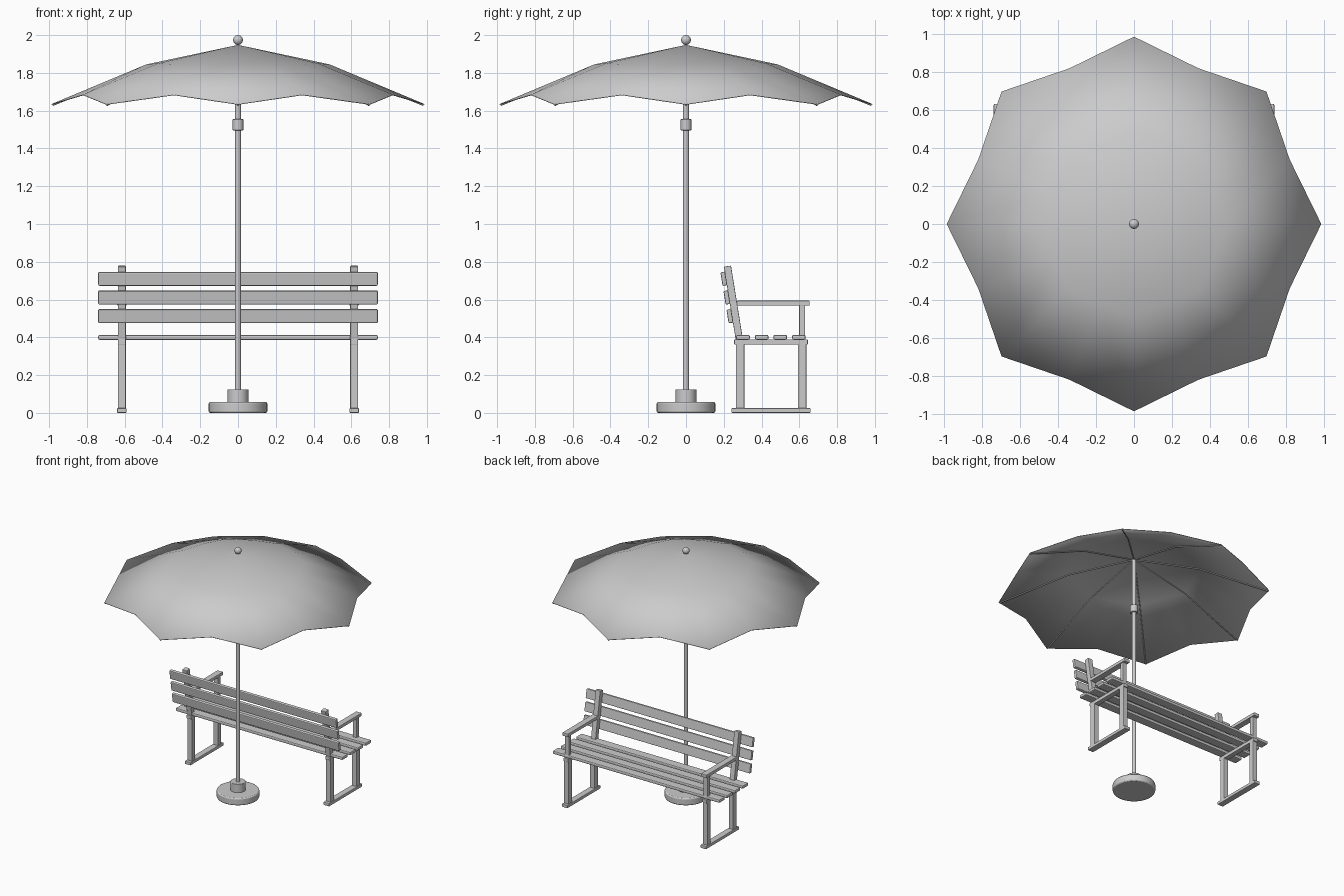
import bpy, bmesh
from math import sin, cos, pi, atan2
from mathutils import Vector

cube = bpy.data.objects.get("Cube")
if cube:
    bpy.data.objects.remove(cube, do_unlink=True)

GREY = (0.6, 0.6, 0.6, 1)
grey = bpy.data.materials.new("plain grey")
grey.use_nodes = True
grey.diffuse_color = GREY
grey.node_tree.nodes["Principled BSDF"].inputs["Base Color"].default_value = GREY


def finish(bm, name, smooth=None, bevel=0):
    bmesh.ops.recalc_face_normals(bm, faces=bm.faces)
    mesh = bpy.data.meshes.new(name)
    bm.to_mesh(mesh)
    bm.free()
    mesh.materials.append(grey)
    ob = bpy.data.objects.new(name, mesh)
    bpy.context.collection.objects.link(ob)
    if bevel:
        mod = ob.modifiers.new("soft edges", "BEVEL")
        mod.width, mod.segments = bevel, 2
        mod.limit_method = "ANGLE"
    if smooth:
        bpy.ops.object.select_all(action="DESELECT")
        ob.select_set(True)
        bpy.context.view_layer.objects.active = ob
        bpy.ops.object.shade_smooth_by_angle(angle=smooth)
    return ob


def box(name, center, size, tilt=0, bevel=0.004):
    bm = bmesh.new()
    bmesh.ops.create_cube(bm, size=1)
    bmesh.ops.scale(bm, vec=size, verts=bm.verts)
    ob = finish(bm, name, bevel=bevel)
    ob.location = center
    ob.rotation_euler.x = tilt
    return ob


def cylinder(name, radius, z0, z1, sides=32, bevel=0):
    bm = bmesh.new()
    bmesh.ops.create_cone(bm, cap_ends=True, segments=sides, radius1=radius,
                          radius2=radius, depth=z1 - z0)
    bmesh.ops.translate(bm, vec=(0, 0, (z0 + z1) / 2), verts=bm.verts)
    return finish(bm, name, pi / 5, bevel)


# Parasol stand
cylinder("base", 0.155, 0, 0.058, 48, 0.008)
cylinder("base_socket", 0.055, 0.055, 0.125, 32, 0.003)
cylinder("pole", 0.016, 0.05, 1.94, 20)
cylinder("pole_collar", 0.028, 1.495, 1.555, 24, 0.003)
bm = bmesh.new()
bmesh.ops.create_uvsphere(bm, u_segments=20, v_segments=12, radius=0.026)
bmesh.ops.translate(bm, vec=(0, 0, 1.974), verts=bm.verts)
finish(bm, "finial", pi)

# Canopy: ribs alternate with panel middles, giving a scalloped rim
APEX = Vector((0, 0, 1.948))
RIB = [(0.485, 1.845), (0.987, 1.635)]
PANEL = [(0.458, 1.85), (0.888, 1.685)]


def polar(r, z, angle):
    return Vector((r * cos(angle), r * sin(angle), z))


bm = bmesh.new()
top = bm.verts.new(APEX)
rows = [[bm.verts.new(polar(*p, i * pi / 8)) for p in (PANEL if i % 2 else RIB)]
        for i in range(16)]
for i in range(16):
    a, b = rows[i], rows[(i + 1) % 16]
    bm.faces.new((top, a[0], b[0]))
    bm.faces.new((a[0], a[1], b[1], b[0]))
canopy = finish(bm, "canopy", pi / 3)
cloth = canopy.modifiers.new("cloth", "SOLIDIFY")
cloth.thickness, cloth.offset = 0.004, -1

# Ribs beneath the canopy
drop = Vector((0, 0, -0.007))
for i in range(8):
    curve = bpy.data.curves.new("rib", "CURVE")
    curve.dimensions = "3D"
    curve.bevel_depth, curve.bevel_resolution = 0.004, 1
    curve.use_fill_caps = True
    spline = curve.splines.new("POLY")
    spline.points.add(2)
    path = [APEX] + [polar(r - 0.006, z, i * pi / 4) for r, z in RIB]
    for point, co in zip(spline.points, path):
        point.co = (*(co + drop), 1)
    curve.materials.append(grey)
    bpy.context.collection.objects.link(bpy.data.objects.new(f"canopy_rib_{i + 1}", curve))

# Bench end frames
LEAN = atan2(0.063, 0.39)
for side, x in (("left", 0.615), ("right", -0.615)):
    box(f"{side}_foot_bar", (x, 0.45, 0.0125), (0.05, 0.42, 0.025))
    box(f"{side}_inner_leg", (x, 0.287, 0.195), (0.042, 0.045, 0.35))
    box(f"{side}_outer_leg", (x, 0.615, 0.195), (0.042, 0.045, 0.35))
    box(f"{side}_seat_rail", (x, 0.45, 0.375), (0.042, 0.39, 0.028))
    box(f"{side}_back_post", (x, 0.251, 0.582), (0.042, 0.038, 0.395), LEAN)
    box(f"{side}_arm_support", (x, 0.615, 0.48), (0.036, 0.032, 0.19))
    box(f"{side}_armrest", (x, 0.462, 0.581), (0.05, 0.385, 0.026))

# Seat and back slats
for i in range(4):
    box(f"seat_slat_{i + 1}", (0, 0.302 + 0.0985 * i, 0.4), (1.48, 0.072, 0.026), 0, 0.008)
for i in range(3):
    z = 0.512 + 0.099 * i
    y = 0.283 - 0.063 * (z - 0.39) / 0.39 - 0.031
    box(f"back_slat_{i + 1}", (0, y, z), (1.48, 0.025, 0.073), LEAN, 0.006)
